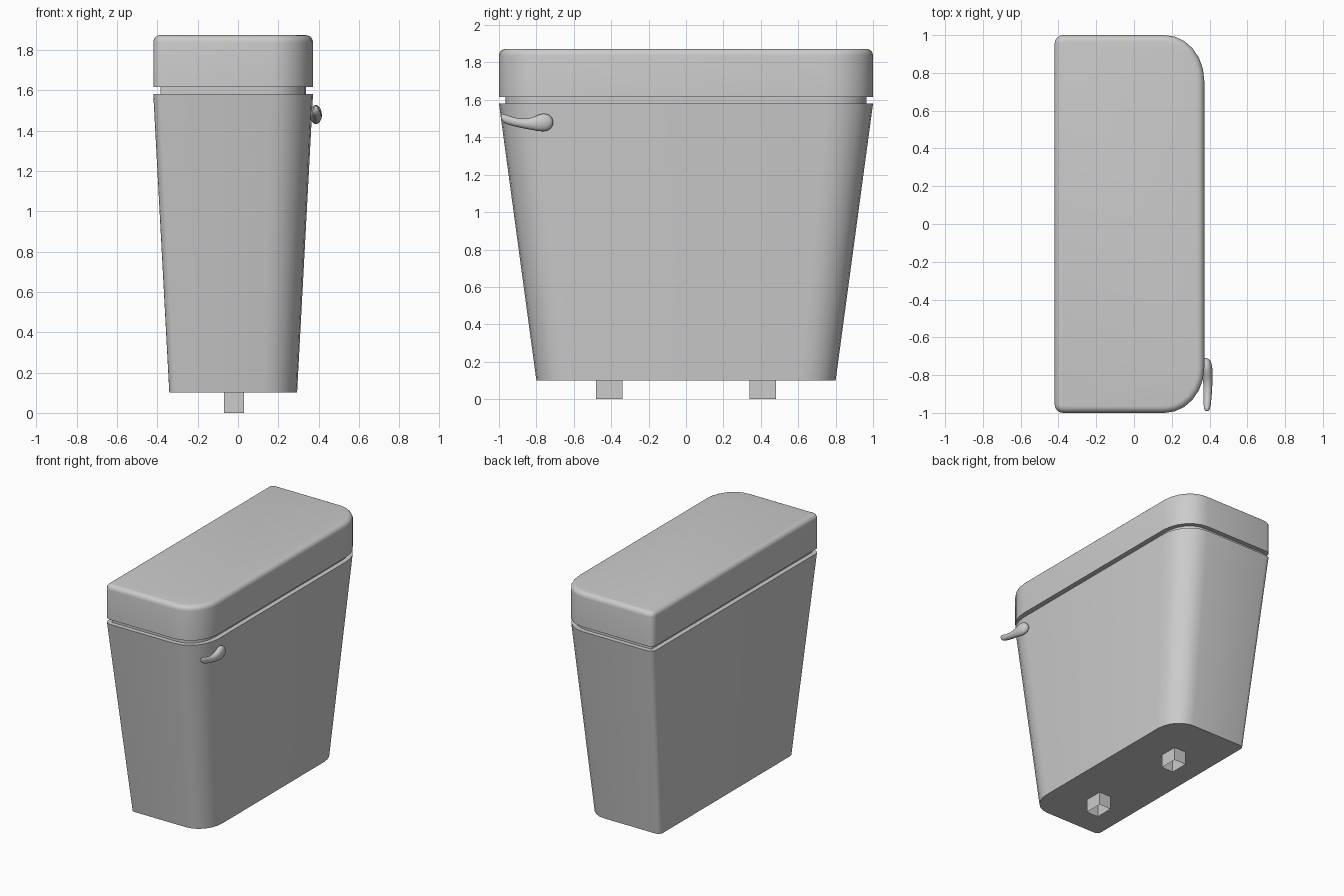
import bpy, bmesh
from math import sin, cos, pi, radians

if "Cube" in bpy.data.objects:
    bpy.data.objects.remove(bpy.data.objects["Cube"])


def loft(name, rings, cap_start=True, cap_end=True):
    bm = bmesh.new()
    loops = [[bm.verts.new(p) for p in ring] for ring in rings]
    n = len(loops[0])
    for a, b in zip(loops, loops[1:]):
        for i in range(n):
            j = (i + 1) % n
            bm.faces.new((a[i], a[j], b[j], b[i]))
    if cap_start:
        bm.faces.new(loops[0][::-1])
    if cap_end:
        bm.faces.new(loops[-1])
    bmesh.ops.recalc_face_normals(bm, faces=bm.faces)
    mesh = bpy.data.meshes.new(name)
    bm.to_mesh(mesh)
    bm.free()
    ob = bpy.data.objects.new(name, mesh)
    bpy.context.collection.objects.link(ob)
    bpy.ops.object.select_all(action='DESELECT')
    ob.select_set(True)
    bpy.context.view_layer.objects.active = ob
    bpy.ops.object.shade_smooth_by_angle(angle=radians(35))
    return ob


def outline(z, inset=0.0, scale=1.0):
    """Rectangle with wide corners at +x and tight corners at -x."""
    cx = -0.023
    x0, x1, y1 = -0.397 + inset, 0.395 - inset, 1.0 - inset
    fx, fy, rb = 0.21 - inset, 0.24 - inset, 0.045 - inset
    pts = []
    for i in range(7):
        a = pi / 2 * i / 6
        pts.append((x1 - fx + fx * cos(a), y1 - fy + fy * sin(a)))
    for i in range(5):
        a = pi / 2 + pi / 2 * i / 4
        pts.append((x0 + rb + rb * cos(a), y1 - rb + rb * sin(a)))
    pts += [(x, -y) for x, y in reversed(pts)]
    return [(cx + x * scale, y * scale, z) for x, y in pts]


# Tapered tank body
loft("tank_body", [outline(0.1, scale=0.80), outline(1.58)])

# Recessed neck between body and lid
loft("tank_neck", [outline(1.57, 0.035), outline(1.625, 0.035)])

# Lid with rounded top edge
R = 0.036
lid = [outline(1.615)]
for i in range(6):
    a = pi / 2 * i / 5
    lid.append(outline(1.873 - R + R * sin(a), R * (1 - cos(a))))
loft("tank_lid", lid)

# Flush handle: y, centre z, half height, centre x, half depth
sections = [
    (-0.991, 1.512, 0.010, 0.386, 0.008),
    (-0.980, 1.502, 0.026, 0.386, 0.018),
    (-0.930, 1.485, 0.024, 0.389, 0.021),
    (-0.880, 1.474, 0.025, 0.391, 0.023),
    (-0.835, 1.471, 0.030, 0.391, 0.025),
    (-0.795, 1.476, 0.043, 0.389, 0.028),
    (-0.762, 1.480, 0.051, 0.386, 0.030),
    (-0.732, 1.480, 0.043, 0.383, 0.027),
    (-0.716, 1.480, 0.026, 0.380, 0.020),
    (-0.710, 1.480, 0.008, 0.378, 0.008),
]
handle = loft("flush_handle", [
    [(x + rx * cos(2 * pi * k / 16), y, z + rz * sin(2 * pi * k / 16)) for k in range(16)]
    for y, z, rz, x, rx in sections])
sub = handle.modifiers.new("smooth", 'SUBSURF')
sub.levels = sub.render_levels = 1
for p in handle.data.polygons:
    p.use_smooth = True

# Square mounting sleeves underneath, open at the bottom
for side, y in (("left", -0.41), ("right", 0.41)):
    square = [(-0.07, y - 0.07), (0.03, y - 0.07), (0.03, y + 0.07), (-0.07, y + 0.07)]
    loft("mounting_foot_" + side, [[(px, py, z) for px, py in square] for z in (0.0, 0.105)],
         cap_start=False)
